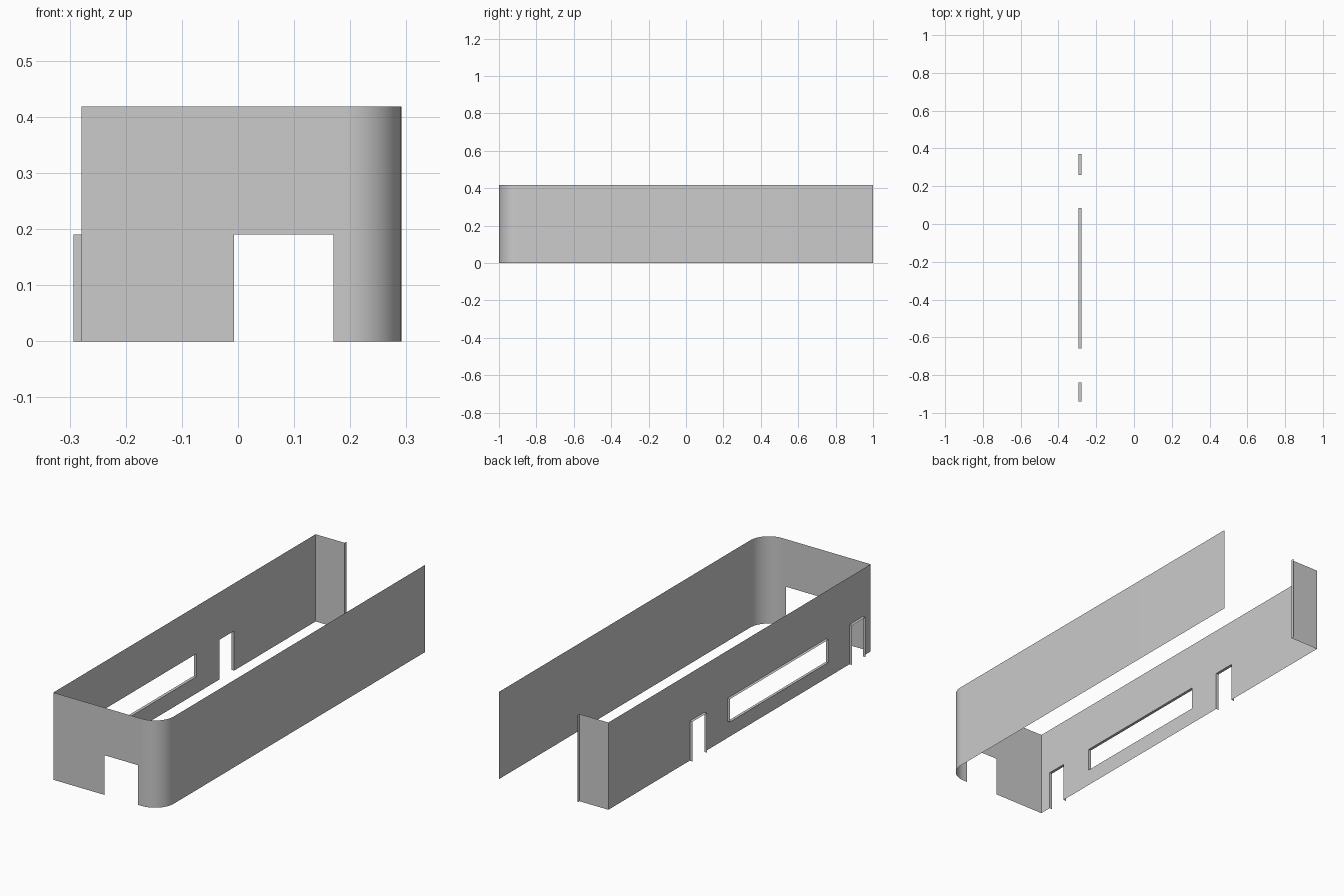
import bpy, math

if "Cube" in bpy.data.objects:
    bpy.data.objects.remove(bpy.data.objects["Cube"], do_unlink=True)

HEIGHT, LINTEL, SILL = 0.418, 0.19, 0.08
LEFT, RIGHT, FRONT, BACK = -0.279, 0.291, -1.0, 1.0
DEPTH, RADIUS = 0.014, 0.1

grey = bpy.data.materials.new("light_grey")
grey.use_nodes = True
colour = (0.6, 0.6, 0.6, 1)
grey.diffuse_color = colour
grey.node_tree.nodes["Principled BSDF"].inputs["Base Color"].default_value = colour


def make(name, verts, faces):
    mesh = bpy.data.meshes.new(name)
    mesh.from_pydata(verts, [], faces)
    mesh.materials.append(grey)
    obj = bpy.data.objects.new(name, mesh)
    bpy.context.collection.objects.link(obj)
    return obj


def sheet(name, path, levels, openings=()):
    """Upright sheet along a plan path; openings are (path span, level spans)."""
    n = len(path)
    verts = [(x, y, z) for z in levels for x, y in path]
    faces = []
    for row in range(len(levels) - 1):
        for i in range(n - 1):
            if any(i == span and row in rows for span, rows in openings):
                continue
            a = row * n + i
            faces.append((a, a + 1, a + n + 1, a + n))
    return make(name, verts, faces)


def reveal(name, y0, y1, z0, closed):
    """Thin lining projecting outwards around an opening."""
    ring = [(y0, z0), (y0, LINTEL), (y1, LINTEL), (y1, z0)]
    verts = [(x, y, z) for x in (LEFT, LEFT - DEPTH) for y, z in ring]
    faces = [(i, (i + 1) % 4, (i + 1) % 4 + 4, i + 4) for i in range(4 if closed else 3)]
    make(name, verts, faces)


# Long wall with two doorways and a wide window
doors = {"rear": (0.26, 0.37), "front": (-0.94, -0.84)}
window = (-0.66, 0.085)
stops = [BACK - DEPTH, 0.37, 0.26, window[1], window[0], -0.84, -0.94, FRONT]
sheet("window_wall", [(LEFT, y) for y in stops], [0, SILL, LINTEL, HEIGHT],
      [(1, (0, 1)), (3, (1,)), (5, (0, 1))])
for label, (y0, y1) in doors.items():
    reveal(label + "_door_reveal", y0, y1, 0, False)
reveal("window_reveal", window[0], window[1], SILL, True)

# Front wall with a doorway, rounded corner and plain long wall
path = [(LEFT, FRONT), (-0.007, FRONT), (0.17, FRONT)]
steps = 16
for i in range(steps + 1):
    a = math.radians(-90 + 90 * i / steps)
    path.append((RIGHT - RADIUS + RADIUS * math.cos(a),
                 FRONT + RADIUS + RADIUS * math.sin(a)))
path.append((RIGHT, BACK))
wall = sheet("front_and_plain_wall", path, [0, LINTEL, HEIGHT], [(1, (0,))])
bpy.ops.object.select_all(action="DESELECT")
wall.select_set(True)
bpy.context.view_layer.objects.active = wall
bpy.ops.object.shade_smooth_by_angle(angle=math.radians(30))

# Short back wall with its small outward return
end = -0.125
sheet("back_wall", [(end, BACK - DEPTH), (LEFT, BACK - DEPTH)], [0, HEIGHT])
sheet("back_wall_return", [(end, BACK), (end, BACK - DEPTH)], [0, HEIGHT])
